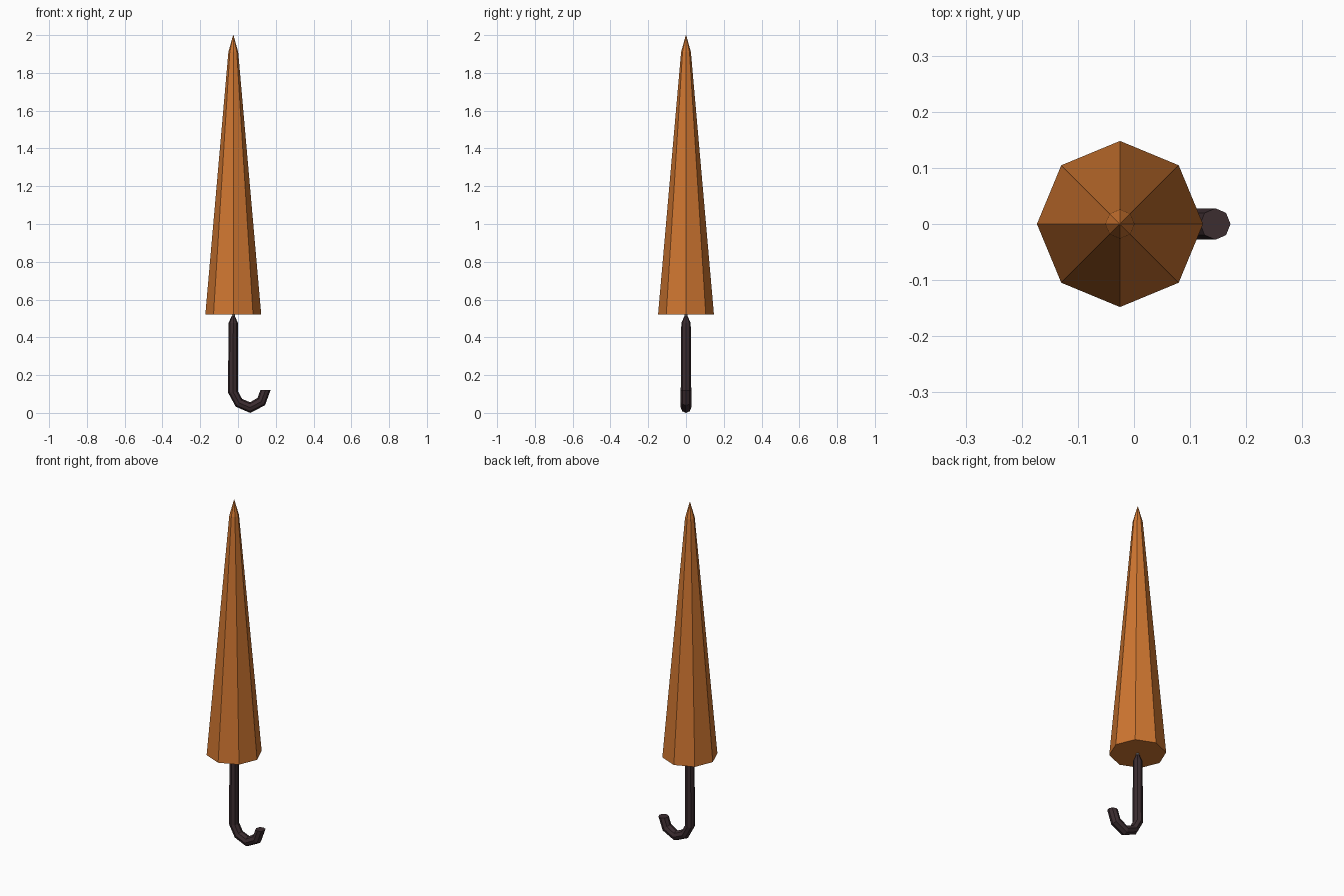
import bpy, bmesh, math
from mathutils import Vector

if "Cube" in bpy.data.objects:
    bpy.data.objects.remove(bpy.data.objects["Cube"])

CX = -0.025   # shaft axis
SIDES = 8


def material(name, rgb):
    m = bpy.data.materials.new(name)
    m.diffuse_color = (*rgb, 1)
    m.use_nodes = True
    m.node_tree.nodes["Principled BSDF"].inputs["Base Color"].default_value = m.diffuse_color
    return m


def loft(name, sections, mat):
    """Octagonal tube; each section is (outer point, inner point, depth radius) in the XZ plane."""
    bm = bmesh.new()
    rings = []
    for (ox, oz), (ix, iz), ry in sections:
        mid = Vector(((ox + ix) / 2, 0, (oz + iz) / 2))
        half = Vector(((ox - ix) / 2, 0, (oz - iz) / 2))
        ring = []
        for k in range(SIDES):
            a = 2 * math.pi * k / SIDES
            ring.append(bm.verts.new(mid + half * math.cos(a) + Vector((0, ry * math.sin(a), 0))))
        rings.append(ring)
    for a, b in zip(rings, rings[1:]):
        for k in range(SIDES):
            n = (k + 1) % SIDES
            bm.faces.new((a[k], a[n], b[n], b[k]))
    bm.faces.new(rings[0])
    bm.faces.new(rings[-1])
    bmesh.ops.remove_doubles(bm, verts=bm.verts, dist=0.0005)
    bmesh.ops.recalc_face_normals(bm, faces=bm.faces)
    me = bpy.data.meshes.new(name)
    bm.to_mesh(me)
    bm.free()
    me.materials.append(mat)
    ob = bpy.data.objects.new(name, me)
    bpy.context.collection.objects.link(ob)
    return ob


def level(z, r):
    """Horizontal section around the shaft axis."""
    return ((CX - r, z), (CX + r, z), r)


orange = material("orange fabric", (0.62, 0.18, 0.03))
dark = material("dark handle", (0.045, 0.026, 0.030))
grey = material("grey metal", (0.25, 0.25, 0.26))

# Folded canopy with pointed tip
loft("canopy", [level(0.52, 0.148), level(1.91, 0.026), level(2.0, 0.001)], orange)

# Thin shaft showing between handle and canopy
loft("shaft", [level(0.49, 0.008), level(0.56, 0.008)], grey)

# Hooked handle with tapered collar
loft("handle", [
    level(0.512, 0.009),
    level(0.475, 0.025),
    ((-0.053, 0.108), (0.001, 0.112), 0.028),
    ((-0.012, 0.033), (0.022, 0.074), 0.028),
    ((0.064, 0.0), (0.064, 0.056), 0.028),
    ((0.143, 0.040), (0.104, 0.080), 0.028),
    ((0.172, 0.120), (0.118, 0.120), 0.028),
], dark)
